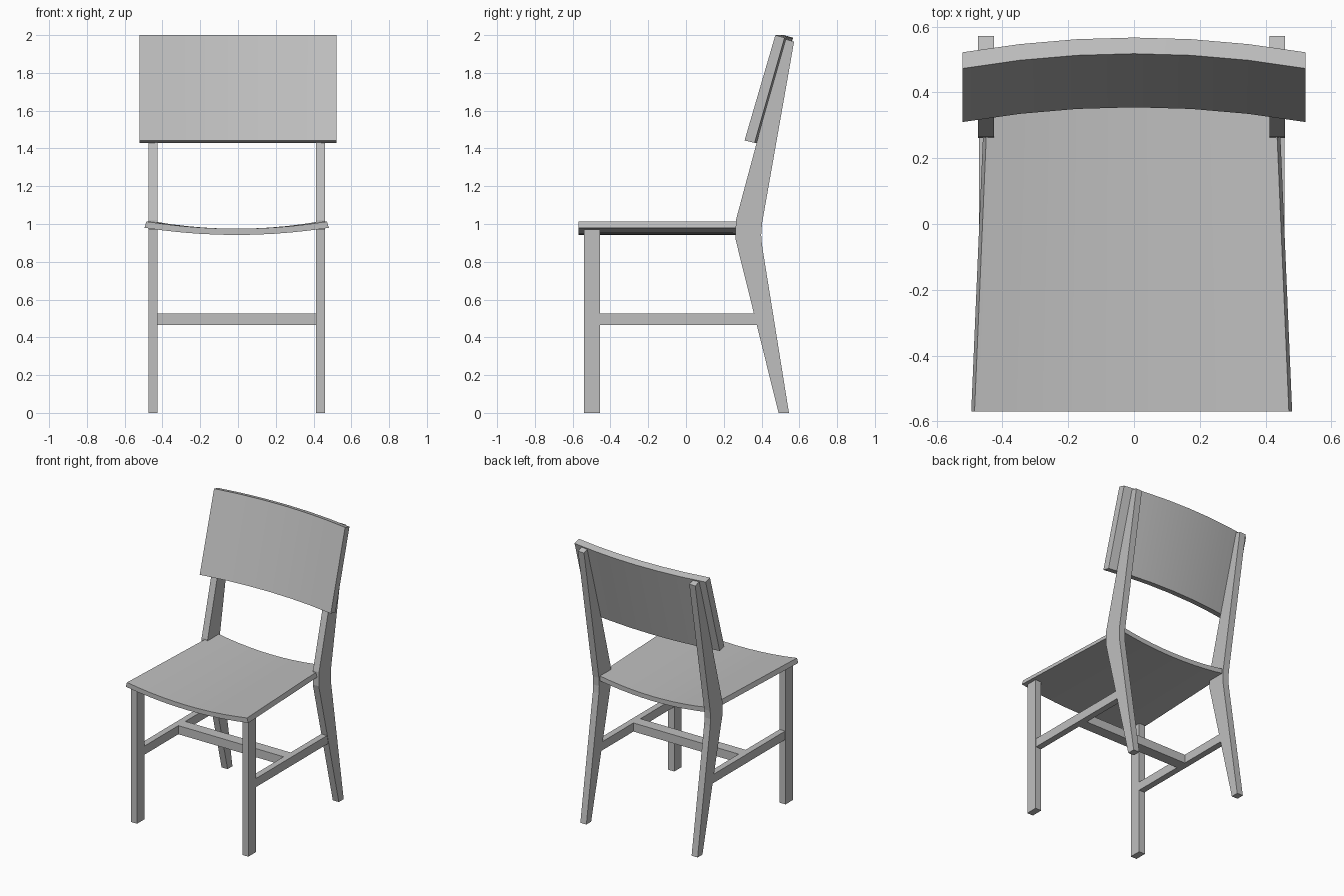
import bpy
import bmesh
import math

cube = bpy.data.objects.get("Cube")
if cube:
    bpy.data.objects.remove(cube)

GREY = (0.52, 0.52, 0.52, 1)
grey = bpy.data.materials.new("plain grey")
grey.use_nodes = True
grey.diffuse_color = GREY
grey.node_tree.nodes["Principled BSDF"].inputs["Base Color"].default_value = GREY

MID = -0.007  # the frame sits slightly to one side


def sweep(name, sections, smooth=False):
    """Join matching closed cross-sections into a solid with capped ends."""
    bm = bmesh.new()
    rings = [[bm.verts.new(p) for p in s] for s in sections]
    for a, b in zip(rings, rings[1:]):
        for i in range(len(a)):
            j = (i + 1) % len(a)
            bm.faces.new((a[i], a[j], b[j], b[i]))
    bm.faces.new(rings[0])
    bm.faces.new(rings[-1])
    bmesh.ops.recalc_face_normals(bm, faces=bm.faces)
    mesh = bpy.data.meshes.new(name)
    bm.to_mesh(mesh)
    bm.free()
    mesh.materials.append(grey)
    obj = bpy.data.objects.new(name, mesh)
    bpy.context.collection.objects.link(obj)
    if smooth:
        bpy.ops.object.select_all(action="DESELECT")
        obj.select_set(True)
        bpy.context.view_layer.objects.active = obj
        bpy.ops.object.shade_smooth_by_angle(angle=math.radians(30))
    return obj


def prism(name, profile, x0, x1):
    """Extrude a (y, z) profile from x0 to x1."""
    return sweep(name, [[(x, y, z) for y, z in profile] for x in (x0, x1)])


def rect(y0, y1, z0, z1):
    return [(y0, z0), (y1, z0), (y1, z1), (y0, z1)]


def steps(n):
    return [-1 + 2 * i / n for i in range(n + 1)]


# Legs and side stretchers
back_leg = [(0.49, 0), (0.545, 0), (0.402, 0.89), (0.398, 0.94), (0.402, 1.0),
            (0.572, 1.965), (0.522, 1.98), (0.264, 1.02), (0.262, 0.92)]
for side, s in (("left", 1), ("right", -1)):
    inner, outer = MID + s * 0.419, MID + s * 0.467
    prism(f"front_leg_{side}", rect(-0.54, -0.455, 0, 0.972), inner, outer)
    prism(f"back_leg_{side}", back_leg, inner, outer)
    prism(f"side_stretcher_{side}", rect(-0.46, 0.375, 0.465, 0.527), inner, outer - s * 0.003)

# Cross stretcher between the side stretchers
prism("cross_stretcher", rect(-0.07, 0.01, 0.465, 0.527), MID - 0.42, MID + 0.42)

# Dished, tapered seat
seat = []
for t in steps(10):
    rise = 0.038 * t * t
    seat.append([(MID + t * w, y, z + rise) for w, y, z in (
        (0.488, -0.57, 0.942), (0.447, 0.39, 0.942),
        (0.437, 0.39, 0.975), (0.478, -0.57, 0.975))])
sweep("seat", seat, smooth=True)

# Curved, reclined backrest
backrest = []
for t in steps(6):
    bow = -0.045 * t * t
    backrest.append([(t * 0.522, y + bow, z) for y, z in (
        (0.355, 1.442), (0.408, 1.43), (0.567, 1.986), (0.518, 2.0))])
sweep("backrest", backrest, smooth=True)
